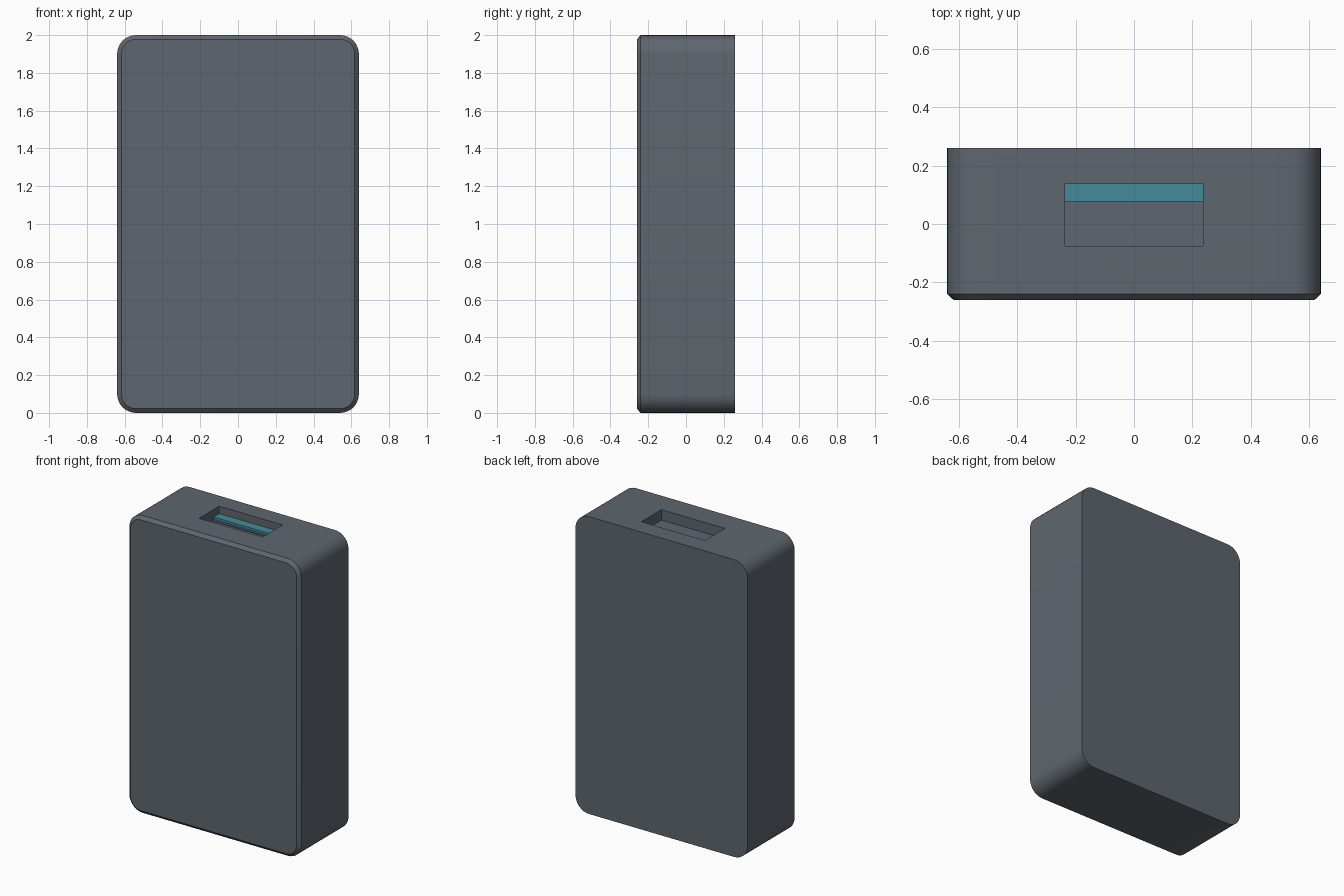
import bpy, bmesh, math

if "Cube" in bpy.data.objects:
    bpy.data.objects.remove(bpy.data.objects["Cube"])


def material(name, r, g, b):
    mat = bpy.data.materials.new(name)
    mat.diffuse_color = (r, g, b, 1)
    mat.use_nodes = True
    mat.node_tree.nodes["Principled BSDF"].inputs["Base Color"].default_value = mat.diffuse_color
    return mat


def add_object(name, bm, mat=None):
    bmesh.ops.recalc_face_normals(bm, faces=bm.faces)
    mesh = bpy.data.meshes.new(name)
    bm.to_mesh(mesh)
    bm.free()
    obj = bpy.data.objects.new(name, mesh)
    bpy.context.collection.objects.link(obj)
    if mat:
        mesh.materials.append(mat)
    return obj


def box(name, x, y0, y1, z0, z1, mat=None):
    bm = bmesh.new()
    bmesh.ops.create_cube(bm, size=1)
    for v in bm.verts:
        v.co = (x if v.co.x > 0 else -x, y1 if v.co.y > 0 else y0, z1 if v.co.z > 0 else z0)
    return add_object(name, bm, mat)


def outline(inset, radius=0.1, steps=8):
    w, h, r = 0.64 - inset, 1 - inset, radius - inset
    pts = []
    for i, (sx, sz) in enumerate([(1, 1), (-1, 1), (-1, -1), (1, -1)]):
        for k in range(steps + 1):
            a = math.pi / 2 * (i + k / steps)
            pts.append((sx * (w - r) + r * math.cos(a), 1 + sz * (h - r) + r * math.sin(a)))
    return pts


slate = material("slate", 0.112, 0.133, 0.156)
teal = material("teal", 0.06, 0.26, 0.33)

# Rounded case with a chamfered front rim
bm = bmesh.new()
rings = [[bm.verts.new((x, y, z)) for x, z in outline(inset)]
         for y, inset in [(0.26, 0), (-0.24, 0), (-0.26, 0.022)]]
n = len(rings[0])
for a, b in zip(rings, rings[1:]):
    for i in range(n):
        bm.faces.new((a[i], a[(i + 1) % n], b[(i + 1) % n], b[i]))
bm.faces.new(rings[0])
bm.faces.new(rings[-1])
case = add_object("case", bm, slate)

# Socket recess in the top
cutter = box("socket_cutter", 0.236, -0.076, 0.137, 1.93, 2.1, slate)
cutter.hide_render = True
cut = case.modifiers.new("socket", 'BOOLEAN')
cut.operation = 'DIFFERENCE'
cut.solver = 'EXACT'
cut.object = cutter
bpy.context.view_layer.objects.active = case
bpy.ops.object.select_all(action='DESELECT')
case.select_set(True)
bpy.ops.object.modifier_apply(modifier=cut.name)
bpy.data.objects.remove(cutter)
bpy.ops.object.shade_smooth_by_angle(angle=math.radians(30))

# Teal contact strip against the back wall, with a low grey ledge before it
box("contact_strip", 0.236, 0.077, 0.137, 1.92, 1.95, teal)
box("socket_ledge", 0.236, 0.061, 0.077, 1.92, 1.935, slate)
